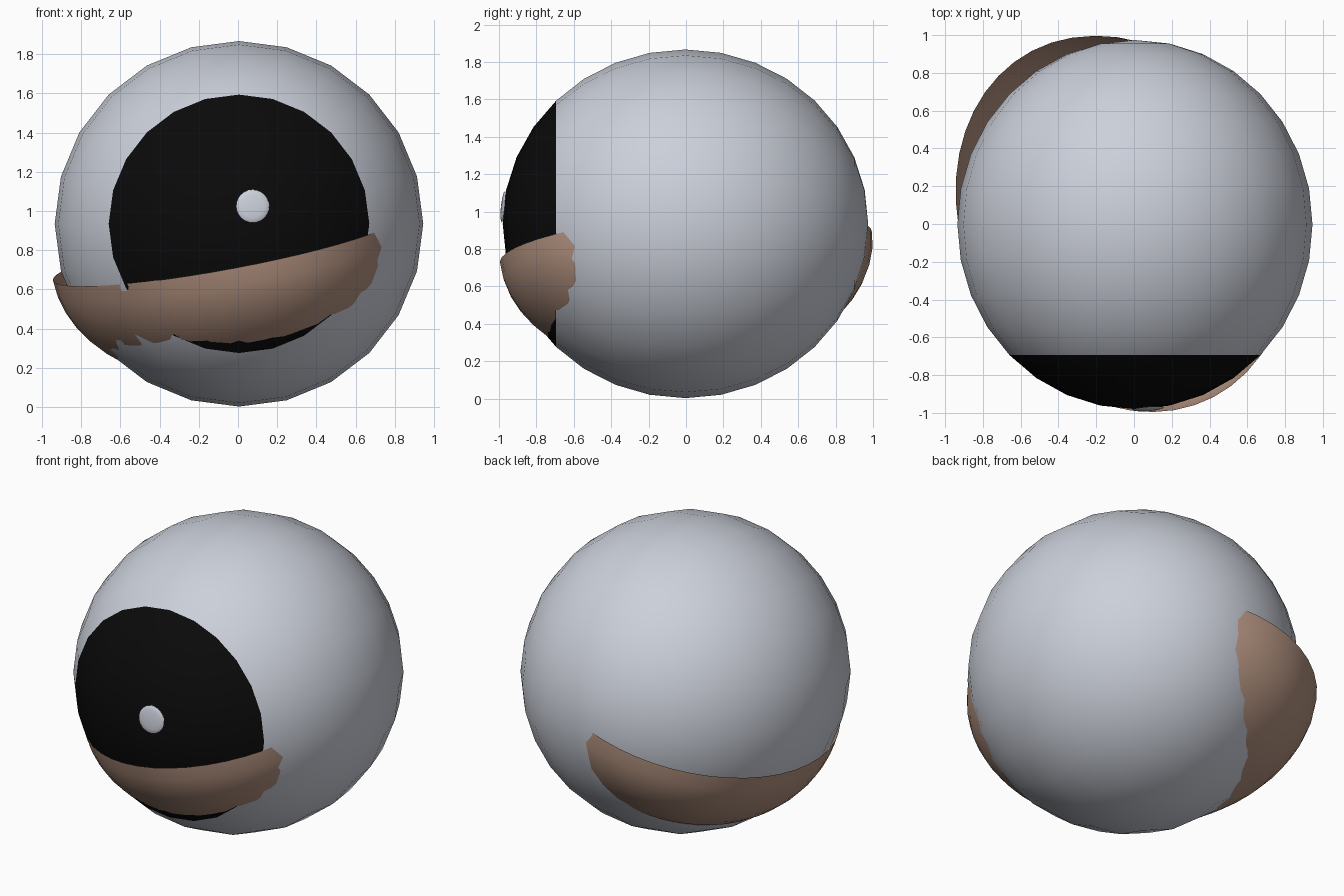
import bpy, bmesh, math
from mathutils import Matrix, Vector

cube = bpy.data.objects.get("Cube")
if cube:
    bpy.data.objects.remove(cube, do_unlink=True)


def material(name, rgb):
    m = bpy.data.materials.new(name)
    m.use_nodes = True
    m.diffuse_color = (*rgb, 1)
    bsdf = m.node_tree.nodes["Principled BSDF"]
    bsdf.inputs["Base Color"].default_value = (*rgb, 1)
    bsdf.inputs["Roughness"].default_value = 0.6
    return m


WHITE = material("pale grey", (0.60, 0.63, 0.70))
BLACK = material("black", (0.003, 0.003, 0.003))
SKIN = material("skin brown", (0.44, 0.28, 0.21))


def sphere_part(name, segments, rings, matrix, mats, keep=None):
    """UV sphere placed by matrix; keep(co) filters local vertices."""
    bm = bmesh.new()
    bmesh.ops.create_uvsphere(bm, u_segments=segments, v_segments=rings, radius=1)
    if keep:
        bmesh.ops.delete(bm, geom=[v for v in bm.verts if not keep(v.co)], context='VERTS')
    bm.transform(matrix)
    for f in bm.faces:
        f.smooth = True
    mesh = bpy.data.meshes.new(name)
    bm.to_mesh(mesh)
    bm.free()
    for m in mats:
        mesh.materials.append(m)
    obj = bpy.data.objects.new(name, mesh)
    bpy.context.scene.collection.objects.link(obj)
    return obj


# Eyeball: poles along y, front cap painted as the pupil
eye_centre = Vector((0.005, -0.003, 0.935))
eye_matrix = (Matrix.Translation(eye_centre)
              @ Matrix.Diagonal((0.94, 0.977, 0.932, 1))
              @ Matrix.Rotation(math.pi / 2, 4, 'X'))
eyeball = sphere_part("eyeball", 24, 16, eye_matrix, [WHITE, BLACK])
for face in eyeball.data.polygons:
    if face.center.y < -0.70:
        face.material_index = 1

# Highlight: thin round plate on the pupil
normal = Vector((0.08, -1.017, 0.103)).normalized()
sphere_part("highlight", 24, 8,
            Matrix.Translation((0.075, -0.976, 1.025))
            @ normal.to_track_quat('Z', 'Y').to_matrix().to_4x4()
            @ Matrix.Diagonal((0.085, 0.085, 0.012, 1)),
            [WHITE], keep=lambda co: co.z > -0.01)

# Eyelid: open lower half of a squashed sphere, turned and tilted
tilt = Vector((0, 0, 1)).rotation_difference(Vector((-0.203, -0.111, 1)))
lid_matrix = (Matrix.Translation((-0.06, 0, 0.81))
              @ tilt.to_matrix().to_4x4()
              @ Matrix.Rotation(math.radians(27.7), 4, 'Z')
              @ Matrix.Diagonal((0.86, 1.035, 0.67, 1)))
sphere_part("lower_eyelid", 48, 24, lid_matrix, [SKIN], keep=lambda co: co.z < 0.01)
